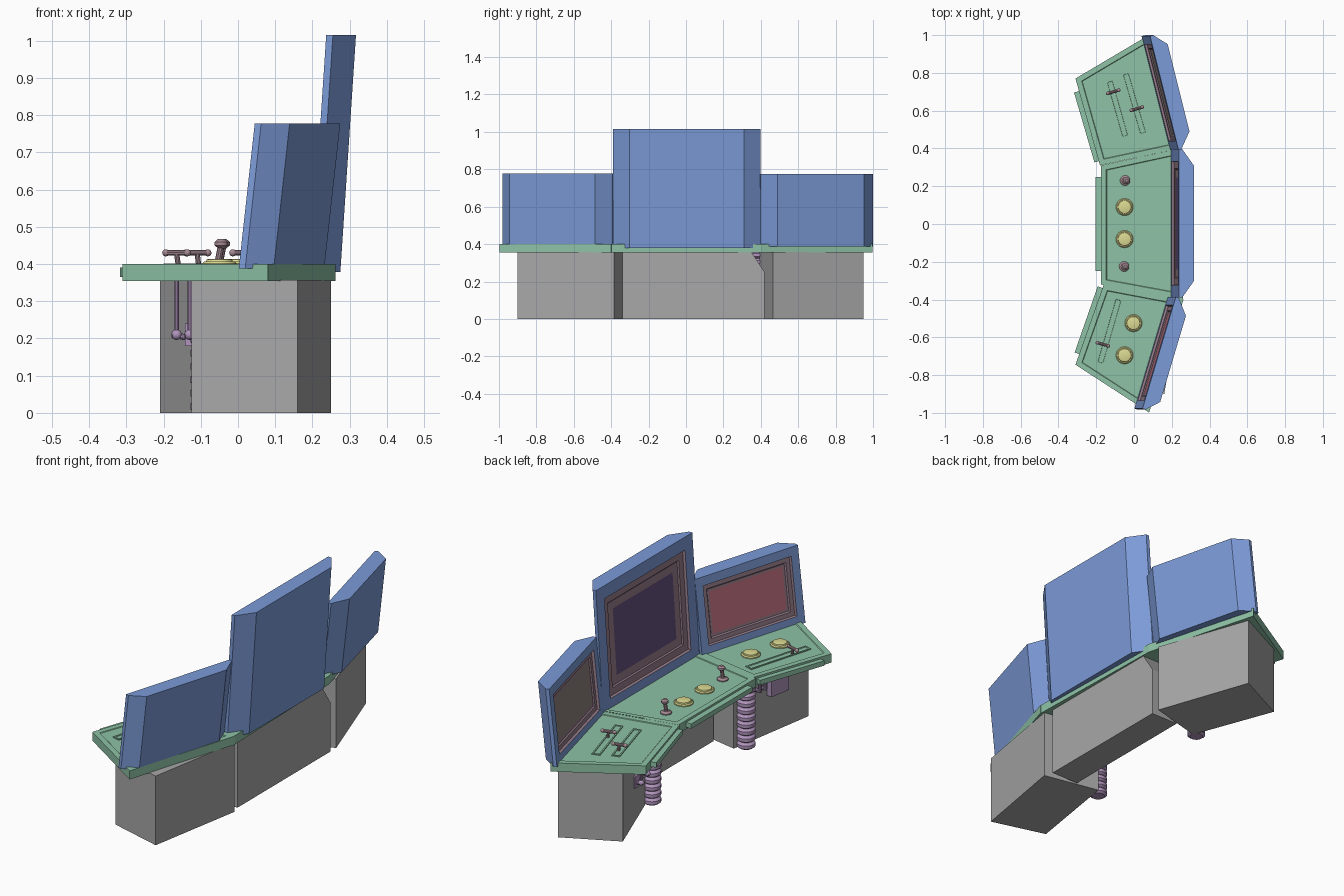
import bpy, bmesh, math
from mathutils import Vector

if "Cube" in bpy.data.objects:
    bpy.data.objects.remove(bpy.data.objects["Cube"])


def mat(name, r, g, b):
    m = bpy.data.materials.new(name)
    lin = [((c / 255 + 0.055) / 1.055) ** 2.4 for c in (r, g, b)]
    m.diffuse_color = (*lin, 1)
    m.use_nodes = True
    m.node_tree.nodes["Principled BSDF"].inputs["Base Color"].default_value = m.diffuse_color
    return m


BLUE = mat("casing blue", 124, 155, 216)
GREEN = mat("desk green", 142, 194, 166)
GREY = mat("pedestal grey", 168, 168, 168)
PURPLE = mat("hose purple", 176, 148, 188)
YELLOW = mat("button yellow", 220, 218, 146)
MAUVE = mat("frame mauve", 152, 126, 140)
STICK = mat("stick mauve", 164, 138, 146)
SCREEN_C = mat("screen violet", 102, 82, 128)
SCREEN_R = mat("screen red", 188, 110, 124)
SCREEN_L = mat("screen brown", 142, 130, 126)


def finish(name, bm, mats, smooth=False):
    bmesh.ops.recalc_face_normals(bm, faces=bm.faces)
    me = bpy.data.meshes.new(name)
    bm.to_mesh(me)
    bm.free()
    for m in mats:
        me.materials.append(m)
    ob = bpy.data.objects.new(name, me)
    bpy.context.collection.objects.link(ob)
    if smooth:
        bpy.ops.object.select_all(action='DESELECT')
        ob.select_set(True)
        bpy.context.view_layer.objects.active = ob
        bpy.ops.object.shade_smooth_by_angle(angle=math.radians(35))
    return ob


def prism(name, pts, z0, z1, m, insets=(), sideways=False):
    """Extruded outline; insets are (width, depth) steps on the top face.
    Sideways takes a (y, z) outline and extrudes it along x."""
    bm = bmesh.new()
    lo = [bm.verts.new((x, y, z0)) for x, y in pts]
    hi = [bm.verts.new((x, y, z1)) for x, y in pts]
    n = len(pts)
    bm.faces.new(lo[::-1])
    top = bm.faces.new(hi)
    for i in range(n):
        j = (i + 1) % n
        bm.faces.new((lo[i], lo[j], hi[j], hi[i]))
    bmesh.ops.recalc_face_normals(bm, faces=bm.faces)
    for t, d in insets:
        bmesh.ops.inset_individual(bm, faces=[top], thickness=t, depth=d, use_even_offset=True)
    if sideways:
        for v in bm.verts:
            v.co = (v.co.z, v.co.x, v.co.y)
    return finish(name, bm, [m])


def strip(name, a, b, width, z0, z1, m, insets=()):
    """Bar between two plan points."""
    a, b = Vector(a), Vector(b)
    d = (b - a).normalized()
    s = Vector((-d.y, d.x)) * width / 2
    return prism(name, [a - s, b - s, b + s, a + s], z0, z1, m, insets)


def lathe(name, prof, loc, m, axis=(0, 0, 1), seg=20):
    """Profile of (radius, height) turned about an axis."""
    bm = bmesh.new()
    q = Vector((0, 0, 1)).rotation_difference(Vector(axis))
    rings = [[bm.verts.new(Vector(loc) + q @ Vector((
        r * math.cos(2 * math.pi * i / seg), r * math.sin(2 * math.pi * i / seg), z)))
        for i in range(seg)] for r, z in prof]
    for a, b in zip(rings, rings[1:]):
        for i in range(seg):
            j = (i + 1) % seg
            bm.faces.new((a[i], a[j], b[j], b[i]))
    bm.faces.new(rings[0][::-1])
    bm.faces.new(rings[-1])
    return finish(name, bm, [m], True)


def rod(name, a, b, r, m):
    d = Vector(b) - Vector(a)
    return lathe(name, [(r, 0), (r, d.length)], a, m, d.normalized(), 10)


def ball(name, loc, r, m):
    prof = [(r * math.sin(math.pi * k / 8) + 0.0003, -r * math.cos(math.pi * k / 8)) for k in range(9)]
    return lathe(name, prof, loc, m, seg=14)


def monitor(name, p0, p1, z0, z1, lean, c0, c1, screen, steps):
    """Casing leaning towards +x with chamfered back and a stepped screen in front."""
    p0, p1 = Vector(p0), Vector(p1)
    u = (p1 - p0).normalized()
    n = Vector((abs(u.y), -u.x * (1 if u.y > 0 else -1)))
    w, rim, dep = (p1 - p0).length, 0.018, 0.08
    plan = [(0, 0), (w, 0), (w, rim), (w - c1, dep), (c0, dep), (0, rim)]
    bm = bmesh.new()

    def ring(z, shift):
        return [bm.verts.new((*(p0 + u * a + n * b + Vector((shift, 0))), z)) for a, b in plan]
    lo, hi = ring(z0, 0), ring(z1, lean)
    bm.faces.new(lo)
    bm.faces.new(hi)
    sides = [bm.faces.new((lo[i], lo[(i + 1) % 6], hi[(i + 1) % 6], hi[i])) for i in range(6)]
    bmesh.ops.recalc_face_normals(bm, faces=bm.faces)
    front = sides[0]
    for t, d, index in steps:
        new = bmesh.ops.inset_individual(bm, faces=[front], thickness=t, depth=d, use_even_offset=True)
        for f in new["faces"]:
            f.material_index = index
    front.material_index = 2
    return finish(name, bm, [BLUE, MAUVE, screen])


# Pedestals
prism("pedestal_center", [(-0.34, 0), (0.42, 0), (0.42, 0.25), (0.35, 0.357), (-0.34, 0.357)],
      0.08, 0.235, GREY, sideways=True)
prism("pedestal_right", [(0.16, -0.90), (0.25, -0.385), (-0.045, -0.325), (-0.125, -0.82)], 0, 0.357, GREY)
prism("pedestal_left", [(0.065, 0.95), (0.235, 0.465), (-0.05, 0.39), (-0.21, 0.815)], 0, 0.357, GREY)

# Desk tops with grooved border
groove = [(0.028, 0), (0.003, -0.003)]
prism("desk_center", [(-0.175, -0.32), (0.26, -0.40), (0.24, 0.40), (-0.175, 0.31)], 0.355, 0.40, GREEN, groove)
prism("desk_right", [(-0.31, -0.745), (0.08, -0.998), (0.262, -0.40), (-0.16, -0.32)], 0.355, 0.40, GREEN, groove)
prism("desk_left", [(-0.31, 0.77), (0.075, 0.998), (0.24, 0.40), (-0.18, 0.31)], 0.355, 0.40, GREEN, groove)

# Front edge rails
strip("rail_center", (-0.19, -0.25), (-0.19, 0.25), 0.03, 0.365, 0.39, GREEN)
strip("rail_right", (-0.30, -0.685), (-0.178, -0.335), 0.03, 0.365, 0.39, GREEN)
strip("rail_left", (-0.303, 0.70), (-0.195, 0.33), 0.03, 0.365, 0.39, GREEN)

# Monitors
wing = [(0.045, 0, 0), (0.004, -0.012, 1), (0.022, 0, 1), (0.006, -0.006, 1), (0.012, 0, 1)]
main = [(0.065, 0, 0), (0.004, -0.012, 1), (0.035, 0, 1), (0.006, -0.006, 1), (0.04, 0, 1)]
monitor("monitor_center", (0.195, -0.39), (0.195, 0.397), 0.378, 1.015, 0.042, 0.088, 0.088, SCREEN_C, main)
monitor("monitor_right", (0.002, -0.977), (0.178, -0.387), 0.388, 0.778, 0.043, 0.06, 0.08, SCREEN_R, wing)
monitor("monitor_left", (0.04, 0.995), (0.19, 0.395), 0.386, 0.776, 0.045, 0.064, 0.078, SCREEN_L, wing)

# Push buttons
for i, (x, y) in enumerate([(-0.05, 0.09), (-0.05, -0.08), (-0.003, -0.525), (-0.05, -0.695)]):
    lathe(f"button_{i}", [(0.046, 0.394), (0.046, 0.402), (0.041, 0.407), (0.036, 0.407),
                          (0.034, 0.412), (0.028, 0.414)], (x, y, 0), YELLOW, seg=24)

# Joysticks
for i, (x, y) in enumerate([(-0.047, 0.23), (-0.052, -0.225)]):
    lathe(f"joystick_base_{i}", [(0.027, 0.394), (0.027, 0.402), (0.016, 0.41)], (x, y, 0), STICK)
    rod(f"joystick_stem_{i}", (x - 0.003, y, 0.40), (x + 0.007, y, 0.45), 0.009, STICK)
    lathe(f"joystick_knob_{i}", [(0.008, 0.442), (0.018, 0.45), (0.018, 0.459), (0.009, 0.467)],
          (x + 0.007, y, 0), STICK)

# Sliders: slot plate plus T handle
sliders = [((-0.13, 0.76), (-0.045, 0.46), (-0.11, 0.70)),
           ((-0.045, 0.80), (0.05, 0.475), (0.015, 0.61)),
           ((-0.18, -0.74), (-0.08, -0.395), (-0.165, -0.637))]
for i, (a, b, (x, y)) in enumerate(sliders):
    strip(f"slider_slot_{i}", a, b, 0.042, 0.39, 0.402, GREEN, [(0.007, 0), (0.001, -0.003)])
    d = (Vector(b) - Vector(a)).normalized()
    s = Vector((abs(d.y), -d.x * (1 if d.y > 0 else -1))) * 0.03
    rod(f"slider_stem_{i}", (x + 0.005, y, 0.392), (x, y, 0.43), 0.007, STICK)
    rod(f"slider_grip_{i}", (x - s.x, y - s.y, 0.43), (x + s.x, y + s.y, 0.43), 0.008, STICK)
    for k in (-1, 1):
        ball(f"slider_end_{i}_{k}", (x + k * s.x, y + k * s.y, 0.43), 0.0095, STICK)

# Row of small studs along the left joint
for i in range(12):
    t = i / 11
    x, y = 0.0 + 0.18 * t, 0.348 + 0.037 * t
    strip(f"stud_{i}", (x, y), (x + 0.007, y + 0.0015), 0.006, 0.396, 0.403, GREEN)

# Ribbed hoses under the joints
ribs = 10
hose = []
for k in range(ribs):
    z = 0.36 * k / ribs
    h = 0.36 / ribs
    hose += [(0.032, z), (0.044, z + 0.25 * h), (0.044, z + 0.7 * h)]
hose.append((0.032, 0.36))
for name, loc in (("hose_right", (-0.083, -0.372, 0)), ("hose_left", (-0.075, 0.385, 0))):
    lathe(name, hose, loc, PURPLE)

# Junction box and pipes under the right wing
strip("junction_box", (-0.105, -0.66), (-0.085, -0.545), 0.05, 0.20, 0.357, PURPLE)
for i, y in enumerate((-0.47, -0.505)):
    x = -0.082 + 0.16 * (y + 0.47)
    rod(f"box_pipe_{i}", (x - 0.012, y, 0.25), (x - 0.012, y, 0.357), 0.009, PURPLE)
    rod(f"box_elbow_{i}", (x - 0.015, y, 0.255), (x + 0.03, y, 0.255), 0.009, PURPLE)

# Pull rods and wall plates under the left wing
for i, (x, y) in enumerate([(-0.165, 0.60), (-0.13, 0.50)]):
    rod(f"pull_rod_{i}", (x, y, 0.205), (x, y, 0.357), 0.006, PURPLE)
    ball(f"pull_joint_{i}", (x, y, 0.21), 0.014, PURPLE)
    rod(f"pull_arm_{i}", (x - 0.012, y, 0.21), (x + 0.04, y, 0.20), 0.008, PURPLE)
    strip(f"pull_plate_{i}", (x + 0.032, y - 0.02), (x + 0.032, y + 0.02), 0.018, 0.18, 0.24, PURPLE)
